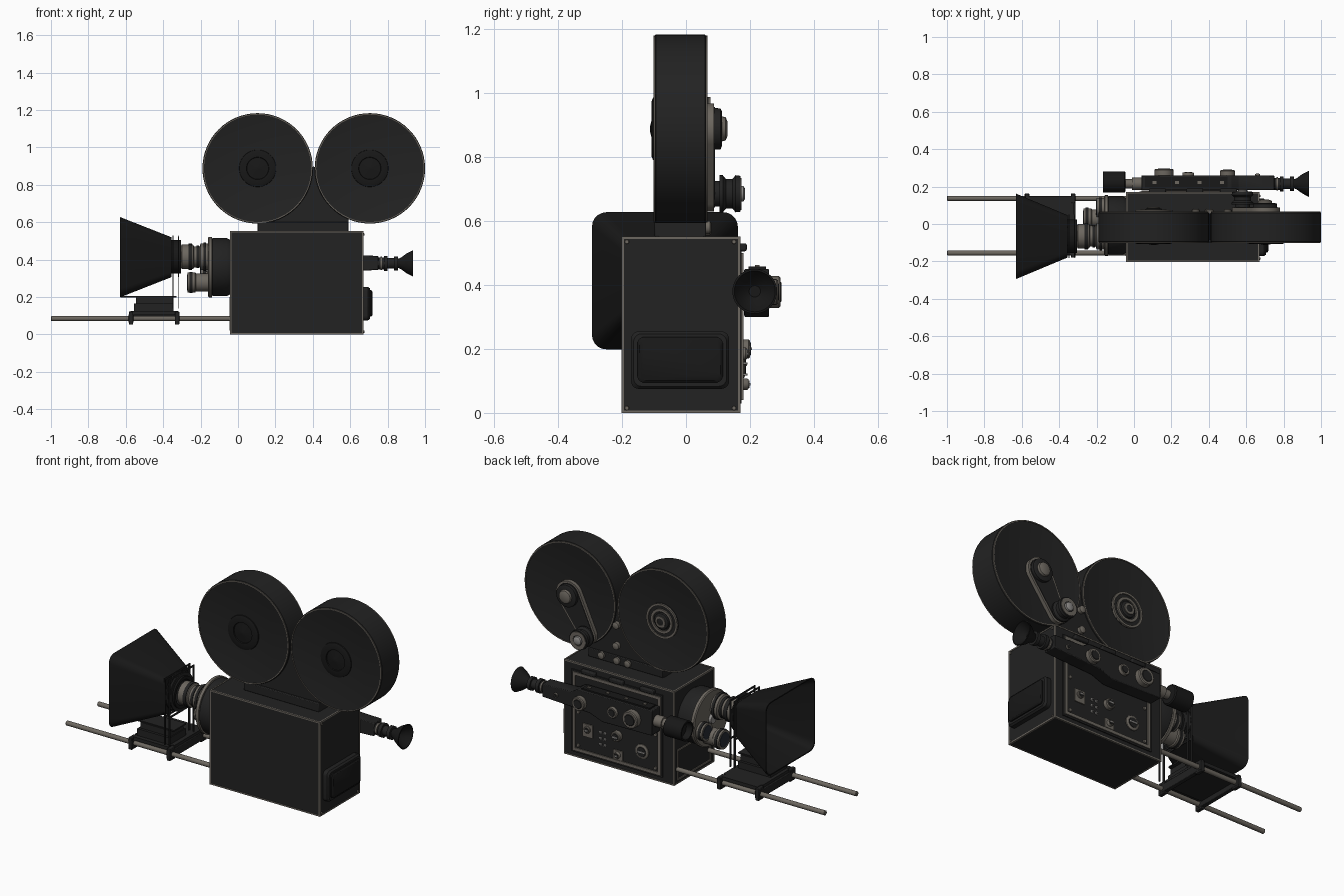
import bpy, bmesh, math
from math import sin, cos, pi
from mathutils import Vector

if "Cube" in bpy.data.objects:
    bpy.data.objects.remove(bpy.data.objects["Cube"])

def mat(name, c):
    m = bpy.data.materials.new(name)
    m.diffuse_color = (*c, 1)
    m.use_nodes = True
    m.node_tree.nodes["Principled BSDF"].inputs["Base Color"].default_value = m.diffuse_color
    return m

BLACK = mat("black_paint", (0.016, 0.016, 0.016))
DARK = mat("dark_rubber", (0.009, 0.009, 0.009))
METAL = mat("worn_metal", (0.15, 0.135, 0.115))
STEEL = mat("light_steel", (0.27, 0.26, 0.25))
GLASS = mat("dark_glass", (0.02, 0.025, 0.035))

def finish(name, bm, m, bevel=0, angle=35):
    bmesh.ops.recalc_face_normals(bm, faces=bm.faces)
    me = bpy.data.meshes.new(name)
    bm.to_mesh(me)
    bm.free()
    ob = bpy.data.objects.new(name, me)
    bpy.context.collection.objects.link(ob)
    me.materials.append(m)
    if bevel:
        b = ob.modifiers.new("bevel", 'BEVEL')
        b.width, b.segments = bevel, 2
    bpy.ops.object.select_all(action='DESELECT')
    ob.select_set(True)
    bpy.context.view_layer.objects.active = ob
    bpy.ops.object.shade_smooth_by_angle(angle=math.radians(angle))
    return ob

def boxes(name, items, m, bevel=0):
    """Boxes given as (x0, x1, y0, y1, z0, z1)."""
    bm = bmesh.new()
    for x0, x1, y0, y1, z0, z1 in items:
        vs = bmesh.ops.create_cube(bm, size=1)["verts"]
        for v in vs:
            v.co = Vector(((x0 + x1) / 2 + v.co.x * (x1 - x0), (y0 + y1) / 2 + v.co.y * (y1 - y0),
                           (z0 + z1) / 2 + v.co.z * (z1 - z0)))
    return finish(name, bm, m, bevel)

def loft(name, rings, m, closed=False, bevel=0):
    """Skin between rings of equal length, capped or closed on itself."""
    bm = bmesh.new()
    R = [[bm.verts.new(p) for p in r] for r in rings]
    n = len(R[0])
    pairs = list(zip(R, R[1:])) + ([(R[-1], R[0])] if closed else [])
    for a, b in pairs:
        for i in range(n):
            j = (i + 1) % n
            bm.faces.new((a[i], a[j], b[j], b[i]))
    if not closed:
        bm.faces.new(R[0])
        bm.faces.new(R[-1])
    return finish(name, bm, m, bevel)

def lathe(name, axis, c, prof, m, n=40, closed=False):
    """Turned part: prof holds (position on axis, radius)."""
    rings = []
    for t, r in prof:
        pts = [(c[0] + r * cos(2 * pi * i / n), c[1] + r * sin(2 * pi * i / n)) for i in range(n)]
        rings.append([(t, a, b) if axis == 'x' else (a, t, b) for a, b in pts])
    return loft(name, rings, m, closed)

def ring(name, axis, c, t0, t1, r0, r1, m):
    return lathe(name, axis, c, [(t0, r0), (t0, r1), (t1, r1), (t1, r0)], m, 48, True)

def plate(name, prof, y0, y1, m, bevel=0):
    """Side profile (x, z) extruded along y."""
    return loft(name, [[(x, y, z) for x, z in prof] for y in (y0, y1)], m, bevel=bevel)

def rrect(a0, a1, b0, b1, r, k=5):
    pts = []
    for q, (a, b) in enumerate([(a1 - r, b1 - r), (a0 + r, b1 - r), (a0 + r, b0 + r), (a1 - r, b0 + r)]):
        for i in range(k + 1):
            t = pi / 2 * (q + i / k)
            pts.append((a + r * cos(t), b + r * sin(t)))
    return pts

def side_frame(x0, x1, z0, z1, y0, y1, w):
    return [(x0, x1, y0, y1, z0, z0 + w), (x0, x1, y0, y1, z1 - w, z1),
            (x0, x0 + w, y0, y1, z0 + w, z1 - w), (x1 - w, x1, y0, y1, z0 + w, z1 - w)]

# Camera body with worn metal edges
X0, X1, Y0, Y1, Z1 = -0.04, 0.67, -0.20, 0.168, 0.55
boxes("camera_body", [(X0, X1, Y0, Y1, 0.002, Z1)], BLACK)
w, e = 0.008, 0.002
trim = []
for y in (Y0 - e, Y1 + e - w):
    for z in (0, Z1 + e - w):
        trim.append((X0 - e, X1 + e, y, y + w, z, z + w))
for x in (X0 - e, X1 + e - w):
    for y in (Y0 - e, Y1 + e - w):
        trim.append((x, x + w, y, y + w, 0, Z1 + e))
    for z in (0, Z1 + e - w):
        trim.append((x, x + w, Y0, Y1, z, z + w))
boxes("body_edge_trim", trim, METAL)
boxes("front_lower_frame", [(-0.046, X0, y, y + 0.01, 0.02, 0.2) for y in (-0.17, 0.13)] +
      [(-0.046, X0, -0.17, 0.14, z, z + 0.01) for z in (0.02, 0.19)], METAL)
for y in (-0.185, 0.15):
    for z in (0.015, 0.535):
        lathe("rear_screw", 'x', (y, z), [(0.67, 0.007), (0.675, 0.006)], METAL, 12)

# Rear cover
loft("rear_cover", [[(x, a, b) for a, b in rrect(-0.172 + d, 0.135 - d, 0.075 + d, 0.255 - d, 0.025)]
     for x, d in ((0.67, 0), (0.695, 0), (0.705, 0.008))], BLACK)
loft("rear_cover_panel", [[(x, a, b) for a, b in rrect(-0.152 + d, 0.115 - d, 0.095 + d, 0.237 - d, 0.02)]
     for x, d in ((0.70, 0), (0.712, 0), (0.718, 0.007))], DARK)

# Side door and its controls
boxes("side_door", [(0.03, 0.62, 0.168, 0.174, 0.03, 0.51)], BLACK)
boxes("door_frame", side_frame(0.04, 0.61, 0.04, 0.50, 0.17, 0.18, 0.018), METAL)
boxes("door_hinges", [(x, x + 0.09, 0.165, 0.19, 0.505, 0.53) for x in (0.08, 0.28, 0.46)], BLACK, 0.006)
boxes("control_plates", [(0.48, 0.545, 0.17, 0.18, 0.14, 0.215), (0.285, 0.345, 0.17, 0.18, 0.06, 0.115)], METAL)
for x, z, r, y in ((0.512, 0.185, 0.02, 0.19), (0.315, 0.09, 0.018, 0.195), (0.32, 0.20, 0.03, 0.2),
                   (0.16, 0.15, 0.042, 0.184)):
    lathe("control_dial", 'y', (x, z), [(0.17, r), (y - 0.004, r), (y, r * 0.85)], METAL, 28)
    lathe("dial_face", 'y', (x, z), [(y - 0.002, r * 0.7), (y + 0.003, r * 0.65)], BLACK, 28)
    boxes("dial_pointer", [(x - r * 0.6, x + r * 0.6, y, y + 0.006, z - 0.004, z + 0.004)], STEEL)
for x in (0.40, 0.43):
    for z in (0.12, 0.155, 0.19):
        lathe("toggle_switch", 'y', (x, z), [(0.17, 0.008), (0.178, 0.008), (0.18, 0.004), (0.192, 0.003)], STEEL, 12)
for x in (0.075, 0.575):
    for z in (0.075, 0.27):
        lathe("door_screw", 'y', (x, z), [(0.17, 0.011), (0.18, 0.009)], METAL, 14)

# Film magazine: neck and two drums
plate("magazine_neck", [(0.105, 0.55), (0.59, 0.55), (0.59, 0.62), (0.46, 0.80), (0.405, 0.90), (0.35, 0.80),
                        (0.105, 0.62)], -0.085, 0.055, BLACK)
boxes("magazine_base", [(0.105, 0.59, -0.098, 0.063, 0.55, 0.60)], BLACK, 0.004)
ZD = 0.888
for cx, nm in ((0.105, "front"), (0.705, "rear")):
    c = (cx, ZD)
    lathe(nm + "_drum", 'y', c, [(-0.098, 0.283), (-0.10, 0.289), (-0.094, 0.295), (0.059, 0.295), (0.065, 0.289),
                                 (0.063, 0.283)], BLACK, 64)
    ring(nm + "_drum_rim", 'y', c, -0.102, -0.097, 0.287, 0.2925, METAL)
    ring(nm + "_drum_back_rim", 'y', c, 0.062, 0.067, 0.287, 0.2925, METAL)
    lathe(nm + "_drum_boss", 'y', c, [(-0.095, 0.10), (-0.103, 0.098), (-0.108, 0.085), (-0.108, 0.06),
                                      (-0.102, 0.058), (-0.102, 0.05), (-0.112, 0.01)], DARK, 40)
# Stepped rings on the front drum's far side
for r0, r1, y, m in ((0.0, 0.10, 0.07, BLACK), (0.088, 0.1, 0.076, METAL), (0.055, 0.07, 0.078, METAL),
                     (0.02, 0.032, 0.09, METAL)):
    ring("drum_hub_ring", 'y', (0.105, ZD), 0.06, y, max(r0, 0.001), r1, m)
lathe("drum_hub", 'y', (0.105, ZD), [(0.06, 0.05), (0.08, 0.045), (0.086, 0.03)], BLACK)

# Belt drive between rear drum and drive pulley
A, B, ra, rb = Vector((0.70, ZD)), Vector((0.58, 0.685)), 0.08, 0.055
def belt_outline(d):
    D = B - A
    th, ph = math.atan2(D.y, D.x), math.acos((ra - rb) / D.length)
    out = []
    for c, r, s, t in ((A, ra + d, th + ph, th + 2 * pi - ph), (B, rb + d, th - ph, th + ph)):
        out += [(c.x + r * cos(s + (t - s) * i / 18), c.y + r * sin(s + (t - s) * i / 18)) for i in range(19)]
    return out
plate("drive_belt", belt_outline(0), 0.066, 0.088, METAL)
plate("belt_cover", belt_outline(-0.012), 0.066, 0.091, BLACK)
lathe("belt_hub", 'y', A, [(0.065, 0.066), (0.108, 0.064), (0.112, 0.055)], BLACK)
lathe("belt_hub_cap", 'y', A, [(0.11, 0.04), (0.124, 0.036), (0.13, 0.022)], METAL, 24)
lathe("drive_pulley", 'y', B, [(0.08, 0.04), (0.105, 0.04), (0.105, 0.058), (0.115, 0.058), (0.125, 0.046),
                               (0.145, 0.046), (0.155, 0.058), (0.17, 0.056)], BLACK)
ring("pulley_ring", 'y', B, 0.16, 0.173, 0.03, 0.05, METAL)
lathe("pulley_cap", 'y', B, [(0.165, 0.026), (0.18, 0.024), (0.185, 0.015)], STEEL, 24)
for x, z in ((0.50, 0.58), (0.40, 0.575), (0.33, 0.575), (0.405, 0.66), (0.405, 0.78)):
    lathe("magazine_latch", 'y', (x, z), [(0.05, 0.02), (0.075, 0.02), (0.08, 0.012)], METAL, 20)

# Side viewfinder
FY = 0.215
plate("viewfinder_body", [(0.04, 0.305), (0.36, 0.30), (0.44, 0.33), (0.75, 0.345), (0.75, 0.42), (0.56, 0.425),
                          (0.52, 0.45), (0.04, 0.45)], 0.182, 0.26, BLACK, 0.004)
boxes("viewfinder_mount", [(0.12, 0.52, 0.165, 0.19, 0.36, 0.44)], BLACK)
boxes("viewfinder_rail", [(0.06, 0.50, 0.195, 0.25, 0.45, 0.458)], DARK)
for x in (0.10, 0.22, 0.34, 0.46):
    boxes("rail_stud", [(x, x + 0.02, 0.215, 0.23, 0.456, 0.462)], METAL)
for x, r, y in ((0.16, 0.05, 0.295), (0.29, 0.032, 0.275), (0.50, 0.04, 0.288), (0.66, 0.014, 0.268)):
    lathe("finder_knob", 'y', (x, 0.378), [(0.255, r), (y - 0.005, r), (y, r * 0.9)], METAL, 28)
    lathe("finder_knob_face", 'y', (x, 0.378), [(y - 0.002, r * 0.7), (y + 0.003, r * 0.6)], BLACK, 28)
lathe("finder_front_tube", 'x', (FY, 0.378), [(0.045, 0.033), (-0.01, 0.033), (-0.01, 0.025), (-0.06, 0.025)], METAL, 28)
lathe("finder_front_hood", 'x', (0.225, 0.375), [(-0.045, 0.05), (-0.05, 0.057), (-0.165, 0.057), (-0.165, 0.048),
                                                (-0.13, 0.042)], DARK)
lathe("eyepiece_tube", 'x', (FY, 0.38), [(0.74, 0.032), (0.78, 0.032), (0.78, 0.04), (0.80, 0.04), (0.80, 0.028),
                                         (0.835, 0.028), (0.835, 0.038), (0.855, 0.038)], BLACK, 28)
ring("eyepiece_ring", 'x', (FY, 0.38), 0.762, 0.77, 0.02, 0.036, METAL)
lathe("eyecup", 'x', (FY, 0.38), [(0.85, 0.022), (0.87, 0.03), (0.90, 0.052), (0.935, 0.07), (0.936, 0.064),
                                  (0.905, 0.045), (0.885, 0.018)], DARK)

# Lens turret with three lenses
T = (-0.008, 0.36)
lathe("turret_housing", 'x', T, [(-0.04, 0.145), (-0.06, 0.155), (-0.135, 0.155), (-0.14, 0.15)], BLACK, 56)
lathe("turret_plate", 'x', T, [(-0.138, 0.162), (-0.155, 0.162), (-0.16, 0.156)], METAL, 56)
lathe("turret_pivot", 'x', T, [(-0.15, 0.03), (-0.175, 0.026)], STEEL, 24)
L = (-0.065, 0.415)
lathe("main_lens", 'x', L, [(-0.155, 0.07), (-0.20, 0.07), (-0.205, 0.056), (-0.235, 0.056), (-0.24, 0.066),
                            (-0.30, 0.066), (-0.305, 0.058)], METAL)
for x0, x1, r in ((-0.185, -0.17, 0.076), (-0.222, -0.208, 0.06), (-0.265, -0.245, 0.07)):
    ring("main_lens_grip", 'x', L, x0, x1, 0.05, r, BLACK)
for c, xe, r in (((0.03, 0.278), -0.27, 0.054), ((0.088, 0.325), -0.20, 0.05)):
    lathe("small_lens", 'x', c, [(-0.155, r * 0.9), (xe + 0.045, r * 0.9), (xe + 0.04, r), (xe, r), (xe, r * 0.85)], METAL, 32)
    ring("small_lens_grip", 'x', c, xe + 0.012, xe + 0.028, r * 0.8, r + 0.003, BLACK)
    lathe("small_lens_glass", 'x', c, [(xe + 0.01, r * 0.8), (xe - 0.002, r * 0.78)], GLASS, 32)
lathe("main_lens_glass", 'x', L, [(-0.30, 0.05), (-0.308, 0.045)], GLASS, 32)

# Lens hood, hollow, tapering back to the lens
def hood_ring(x, h, r):
    return [(x, a, b) for a, b in rrect(-0.066 - h, -0.066 + h, 0.413 - h * 0.94, 0.413 + h * 0.94, r)]
loft("lens_hood", [hood_ring(-0.63, 0.228, 0.045), hood_ring(-0.355, 0.113, 0.03), hood_ring(-0.355, 0.075, 0.03),
                   hood_ring(-0.36, 0.107, 0.028), hood_ring(-0.63, 0.221, 0.042)], DARK, True)
for x in (-0.35, -0.322):
    ring("filter_ring", 'x', L, x, x + 0.006, 0.072, 0.108, BLACK)
    boxes("filter_frame", [(x, x + 0.005, y, y + 0.012, 0.14, 0.53) for y in (-0.183, 0.04)] +
          [(x, x + 0.005, -0.183, 0.052, z, z + 0.01) for z in (0.30, 0.52)], BLACK)
ring("lens_collar", 'x', L, -0.36, -0.305, 0.072, 0.09, DARK)

# Support rods and sliding hood carriage
for y in (0.137, -0.155):
    lathe("support_rod", 'x', (y, 0.085), [(-1.0, 0.010), (-0.997, 0.0135), (-0.03, 0.0135)], METAL, 20)
boxes("carriage_crossbars", [(x, x + 0.025, -0.18, 0.162, 0.062, 0.108) for x in (-0.585, -0.338)], BLACK, 0.003)
boxes("carriage_clamps", [(x, x + 0.022, y, y + 0.05, 0.052, 0.122) for x in (-0.583, -0.336) for y in (-0.18, 0.112)], BLACK, 0.003)
boxes("carriage_platform", [(-0.575, -0.32, -0.13, 0.112, 0.09, 0.125), (-0.565, -0.335, -0.165, 0.147, 0.105, 0.125)], BLACK)
boxes("carriage_riser", [(-0.555, -0.345, -0.14, 0.01, 0.12, 0.165), (-0.545, -0.35, -0.125, -0.005, 0.16, 0.2),
                         (-0.625, -0.33, -0.12, -0.01, 0.198, 0.206)], BLACK)
